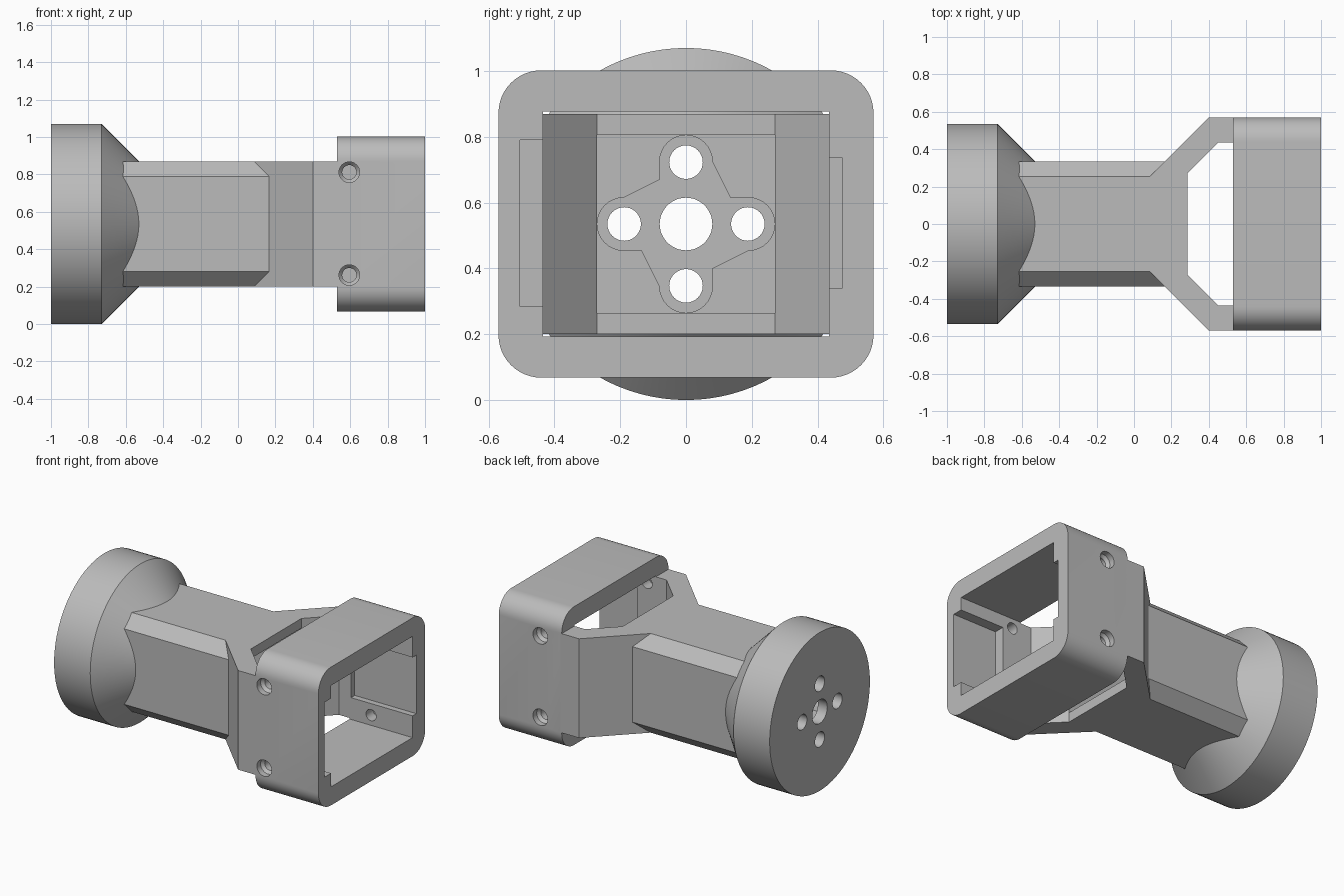
import bpy
import bmesh
from math import sin, cos, pi, radians

old = bpy.data.objects.get("Cube")
if old:
    bpy.data.objects.remove(old, do_unlink=True)

grey = bpy.data.materials.new("light grey")
grey.use_nodes = True
grey.diffuse_color = (0.5, 0.5, 0.5, 1)
grey.node_tree.nodes["Principled BSDF"].inputs["Base Color"].default_value = (0.5, 0.5, 0.5, 1)

MID = 0.535          # height of the main axis
ARM = 0.335          # half thickness of shaft and yoke
WIDE = 0.57          # half width of the frame
PLACE = {"x": lambda u, v, d: (d, u, v + MID),
         "y": lambda u, v, d: (u, d, v + MID),
         "z": lambda u, v, d: (u, v, d + MID)}


def loft(name, axis, sections):
    """Solid through (profile, distance) sections along an axis, heights relative to MID."""
    bm = bmesh.new()
    rings = [[bm.verts.new(PLACE[axis](u, v, d)) for u, v in pts] for pts, d in sections]
    for a, b in zip(rings, rings[1:]):
        for i in range(len(a)):
            j = (i + 1) % len(a)
            bm.faces.new((a[i], a[j], b[j], b[i]))
    bm.faces.new(rings[0])
    bm.faces.new(rings[-1])
    bmesh.ops.recalc_face_normals(bm, faces=bm.faces)
    mesh = bpy.data.meshes.new(name)
    bm.to_mesh(mesh)
    bm.free()
    mesh.materials.append(grey)
    obj = bpy.data.objects.new(name, mesh)
    bpy.context.collection.objects.link(obj)
    return obj


def prism(name, axis, pts, a, b):
    return loft(name, axis, [(pts, a), (pts, b)])


def arc(u, v, r, start, end, n):
    return [(u + r * cos(radians(start + (end - start) * i / n)),
             v + r * sin(radians(start + (end - start) * i / n))) for i in range(n + 1)]


def circle(r, n=48, u=0, v=0):
    return arc(u, v, r, 0, 360, n)[:-1]


def rect(u0, u1, v0, v1):
    return [(u0, v0), (u1, v0), (u1, v1), (u0, v1)]


def cut(obj, cutters):
    for c in cutters:
        c.hide_render = True
        mod = obj.modifiers.new("cut", "BOOLEAN")
        mod.operation, mod.solver, mod.object = "DIFFERENCE", "EXACT", c
    deps = bpy.context.evaluated_depsgraph_get()
    mesh = bpy.data.meshes.new_from_object(obj.evaluated_get(deps))
    obj.modifiers.clear()
    obj.data = mesh


# Round flange with a conical shoulder
flange = loft("flange", "x", [(circle(MID, 96), -1), (circle(MID, 96), -0.73),
                              (circle(ARM, 96), -0.53)])

# Square shaft with chamfered long edges
c = 0.255
octagon = [(ARM, -c), (ARM, c), (c, ARM), (-c, ARM),
           (-ARM, c), (-ARM, -c), (-c, -ARM), (c, -ARM)]
shaft = prism("shaft", "x", octagon, -0.75, 0.25)

# Forked yoke spreading to the frame
half = [(0.085, c), (0.40, WIDE), (0.54, WIDE), (0.54, 0.435), (0.45, 0.435), (0.285, 0.27)]
yoke = prism("yoke", "z", half + [(x, -y) for x, y in reversed(half)], -ARM, ARM)

# Rounded rectangular frame
r, tall = 0.13, 0.467
outline = []
for k, (su, sv) in enumerate([(1, 1), (-1, 1), (-1, -1), (1, -1)]):
    outline += arc(su * (WIDE - r), sv * (tall - r), r, k * 90, k * 90 + 90, 12)
frame = prism("frame", "x", outline, 0.53, 1)

# Hollow core and four-armed recess
core = prism("core_cutter", "x", rect(-0.27, 0.27, -0.27, 0.27), -0.82, 0.5)
cross = []
for k in range(4):
    arm = arc(0.19, 0, 0.08, -90, 90, 16) + [(0.135, 0.08)]
    a = k * pi / 2
    cross += [(u * cos(a) - v * sin(a), u * sin(a) + v * cos(a)) for u, v in arm]
recess = prism("recess_cutter", "x", cross, -0.93, -0.8)

# Bolt holes through the flange
bolts = [prism("bolt_cutter", "x", circle(0.08), -1.1, -0.85)]
for u, v in [(0.188, 0), (-0.188, 0), (0, 0.188), (0, -0.188)]:
    bolts.append(prism("bolt_cutter", "x", circle(0.051, 32, u, v), -1.1, -0.85))

# Frame opening, side pockets and countersunk screw holes
opening = prism("opening_cutter", "x", rect(-0.435, 0.435, -0.342, 0.342), 0.4, 1.1)
pockets = [prism("pocket_cutter", "x", rect(-0.505, -0.4, -0.25, 0.255), 0.67, 1.1),
           prism("pocket_cutter", "x", rect(0.4, 0.475, -0.195, 0.2), 0.531, 1.1)]
screws = []
for side, x in [(-1, 0.595), (1, 0.69)]:
    for z in (-0.273, 0.277):
        screws.append(loft("screw_cutter", "y", [
            (circle(rad, 32, x, z), side * d)
            for rad, d in [(0.055, 0.6), (0.055, 0.53), (0.038, 0.51), (0.038, 0.38)]]))

cut(flange, [core, recess] + bolts)
cut(shaft, [core])
cut(yoke, [core])
cut(frame, [opening] + pockets + screws)
for cutter in [core, recess, opening] + bolts + pockets + screws:
    bpy.data.objects.remove(cutter, do_unlink=True)

# Smooth rounded surfaces, keep edges sharp
bpy.ops.object.select_all(action="DESELECT")
for obj in (flange, shaft, yoke, frame):
    obj.select_set(True)
bpy.context.view_layer.objects.active = flange
bpy.ops.object.shade_smooth_by_angle(angle=radians(25))
